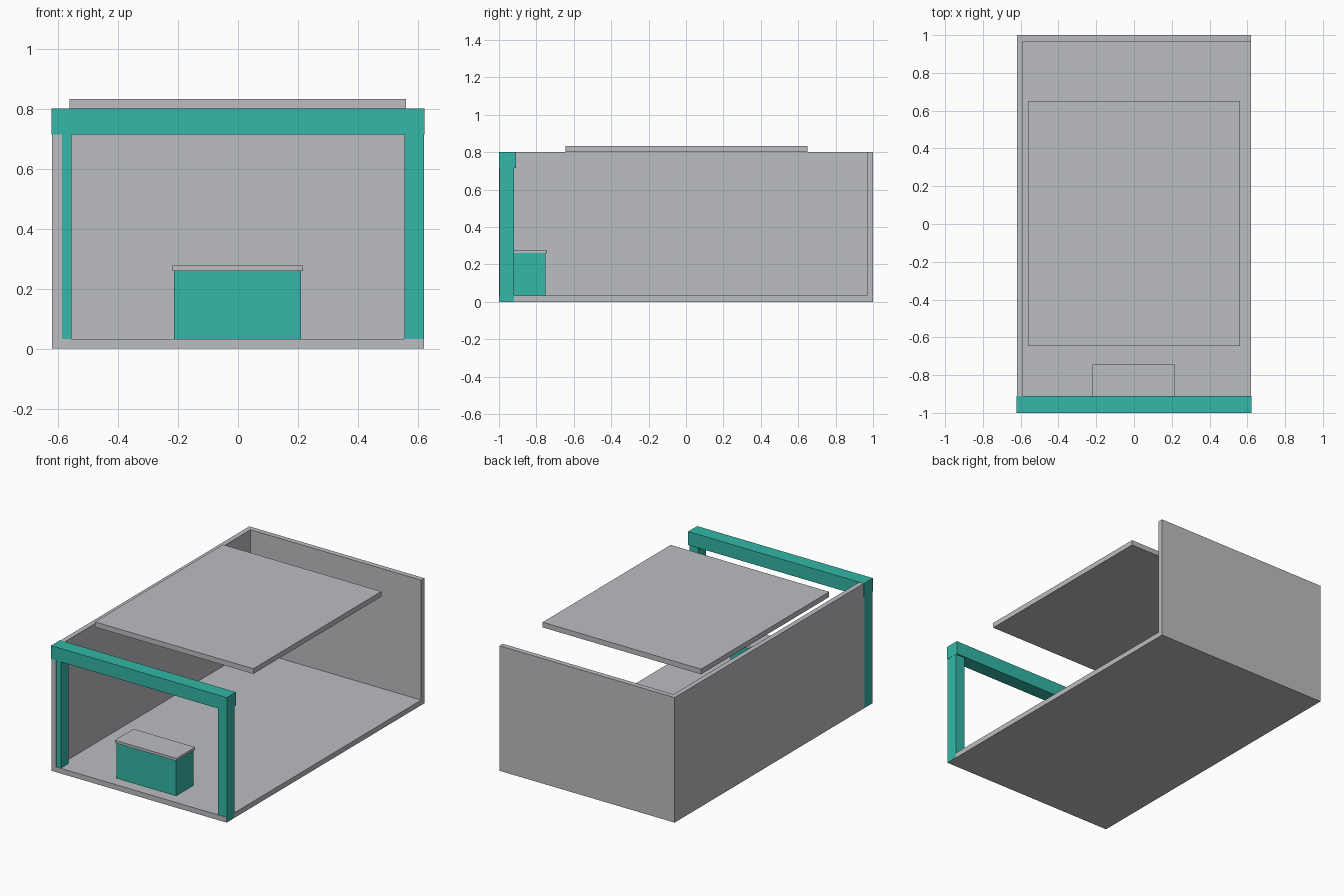
import bpy

if "Cube" in bpy.data.objects:
    bpy.data.objects.remove(bpy.data.objects["Cube"])


def material(name, rgb):
    m = bpy.data.materials.new(name)
    m.diffuse_color = (*rgb, 1.0)
    m.use_nodes = True
    m.node_tree.nodes["Principled BSDF"].inputs["Base Color"].default_value = m.diffuse_color
    return m


GREY = material("light grey", (0.503, 0.509, 0.533))
TEAL = material("teal", (0.033, 0.474, 0.386))


def box(name, x, y, z, mat):
    """Box from (min, max) ranges on each axis."""
    mid = [(r[0] + r[1]) / 2 for r in (x, y, z)]
    bpy.ops.mesh.primitive_cube_add(size=1, location=mid)
    ob = bpy.context.object
    ob.name = name
    ob.scale = [r[1] - r[0] for r in (x, y, z)]
    bpy.ops.object.transform_apply(location=False, rotation=False, scale=True)
    ob.data.materials.append(mat)
    return ob


# Room shell: floor, left wall and back wall (right side stays open)
box("floor", (-0.62, 0.62), (-1, 1), (0, 0.033), GREY)
box("left_wall", (-0.62, -0.588), (-1, 1), (0.033, 0.8), GREY)
box("back_wall", (-0.588, 0.62), (0.967, 1), (0.033, 0.8), GREY)

# Floating ceiling panel
box("ceiling_panel", (-0.562, 0.56), (-0.645, 0.65), (0.8, 0.833), GREY)

# Entrance frame: two posts sunk into floor and wall, with a beam across
for name, x in (("left_post", (-0.621, -0.556)), ("right_post", (0.555, 0.621))):
    box(name, x, (-0.997, -0.92), (0.001, 0.75), TEAL)
box("front_beam", (-0.622, 0.622), (-1.001, -0.91), (0.715, 0.801), TEAL)

# Reception counter with an overhanging top
box("counter", (-0.213, 0.21), (-0.925, -0.75), (0.001, 0.26), TEAL)
box("counter_top", (-0.22, 0.217), (-0.932, -0.743), (0.26, 0.277), GREY)
